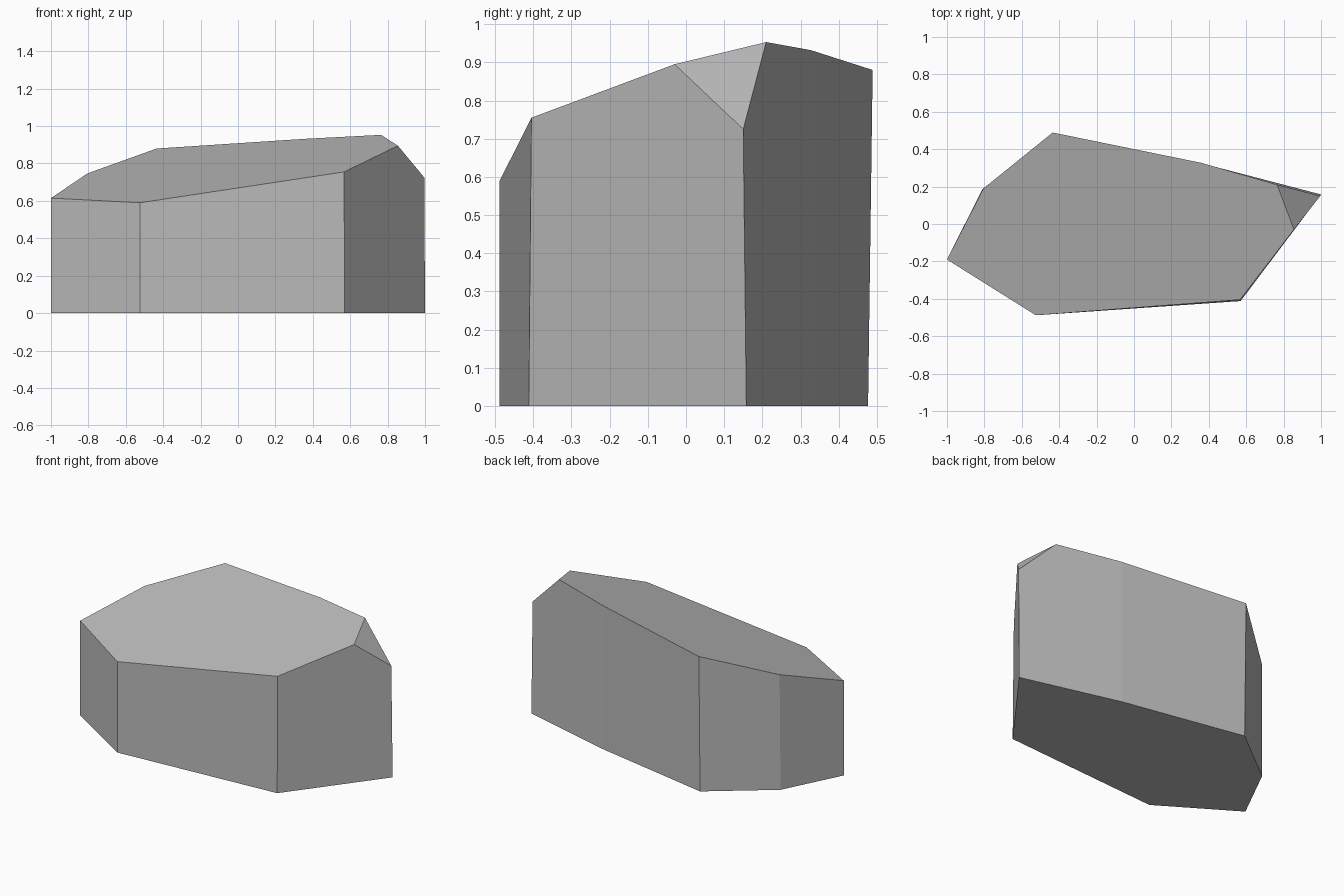
import bpy
import bmesh

cube = bpy.data.objects.get("Cube")
if cube:
    bpy.data.objects.remove(cube, do_unlink=True)

# Plain grey stone
stone = bpy.data.materials.new("stone_grey")
stone.use_nodes = True
grey = (0.5, 0.5, 0.5, 1.0)
stone.diffuse_color = grey
stone.node_tree.nodes["Principled BSDF"].inputs["Base Color"].default_value = grey

# Footprint, counter-clockwise from the right-hand tip
footprint = [(-1, -0.19), (-0.525, -0.488), (0.57, -0.412), (1, 0.158),
             (0.36, 0.325), (-0.435, 0.477), (-0.81, 0.187)]

# Upper rim above each footprint corner, slightly leaning
rim = [(-1, -0.19, 0.615), (-0.525, -0.488, 0.59), (0.567, -0.405, 0.755),
       (0.996, 0.15, 0.725), (0.36, 0.327, 0.932), (-0.435, 0.489, 0.88),
       (-0.805, 0.19, 0.747)]

# Two extra corners where the left end is chipped off
chip_front = (0.855, -0.03, 0.895)
chip_back = (0.765, 0.21, 0.953)

bm = bmesh.new()
low = [bm.verts.new((x, y, 0)) for x, y in footprint]
high = [bm.verts.new(p) for p in rim]
front, back = bm.verts.new(chip_front), bm.verts.new(chip_back)

# Base, sloping top and chipped corner
bm.faces.new(low[::-1])
bm.faces.new(high[:3] + [front, back] + high[4:])
bm.faces.new((front, high[3], back))

# Side walls; the two beside the chip gain its corner
extra = {2: [front], 3: [back]}
count = len(low)
for i in range(count):
    j = (i + 1) % count
    upper = [high[j]] + extra.get(i, []) + [high[i]]
    bm.faces.new([low[i], low[j]] + upper)

bmesh.ops.recalc_face_normals(bm, faces=bm.faces)
mesh = bpy.data.meshes.new("rock")
bm.to_mesh(mesh)
bm.free()
mesh.materials.append(stone)
rock = bpy.data.objects.new("rock", mesh)
bpy.context.collection.objects.link(rock)
